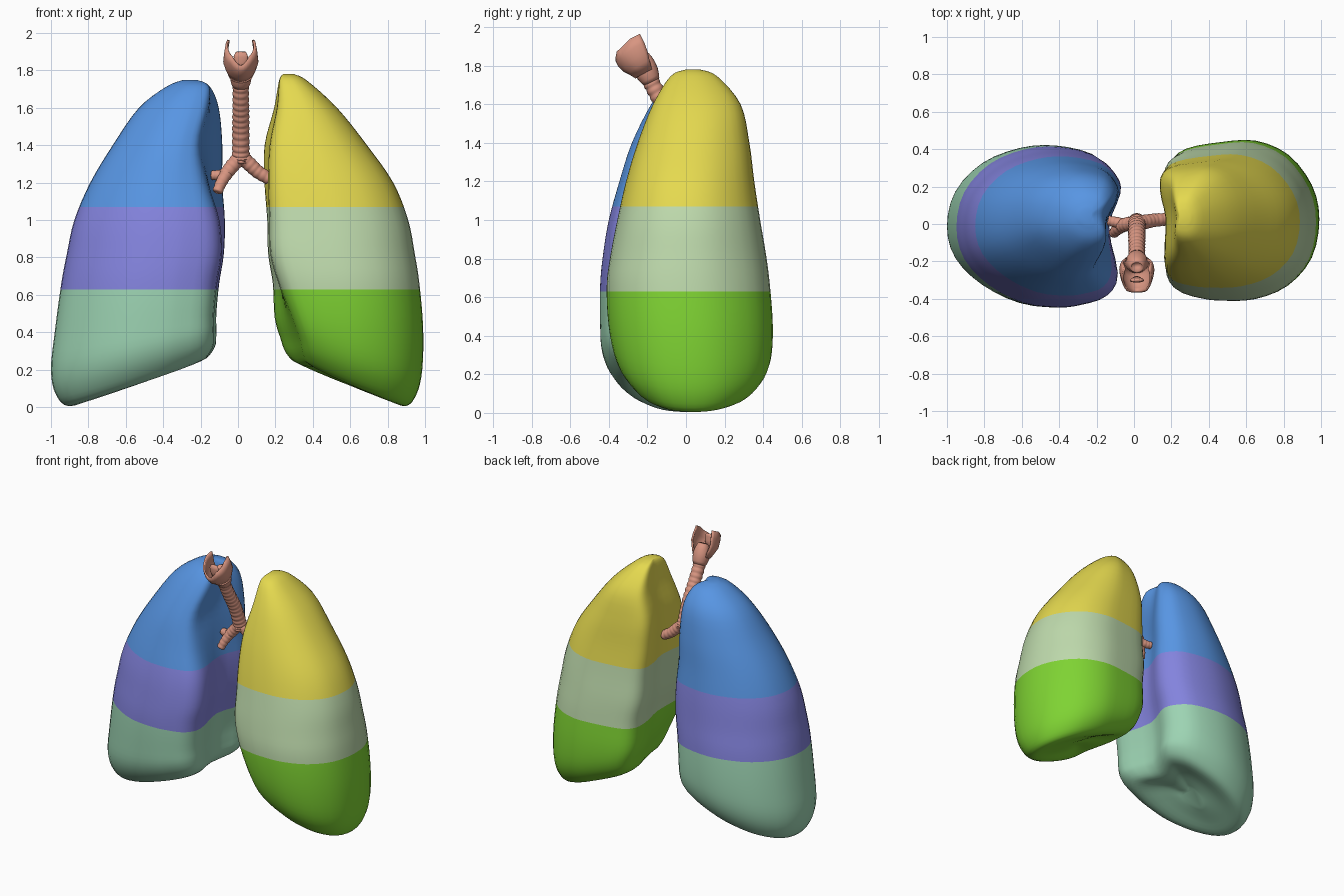
import bpy, bmesh, math
from mathutils import Vector, Matrix

if "Cube" in bpy.data.objects:
    bpy.data.objects.remove(bpy.data.objects["Cube"])


def material(name, r, g, b):
    m = bpy.data.materials.new(name)
    m.diffuse_color = [(c / 255) ** 2.2 for c in (r, g, b)] + [1]
    m.use_nodes = True
    m.node_tree.nodes["Principled BSDF"].inputs["Base Color"].default_value = m.diffuse_color
    return m


def catmull(pts, steps, closed=False):
    """Smooth interpolation through tuples of any length."""
    n, out = len(pts), []
    for i in range(n if closed else n - 1):
        get = (lambda k: pts[k % n]) if closed else (lambda k: pts[min(max(k, 0), n - 1)])
        quad = list(zip(get(i - 1), get(i), get(i + 1), get(i + 2)))
        for s in range(steps):
            t = s / steps
            out.append(tuple(0.5 * (2 * b + (c - a) * t + (2 * a - 5 * b + 4 * c - d) * t * t
                                    + (3 * b - a - 3 * c + d) * t ** 3) for a, b, c, d in quad))
    return out if closed else out + [tuple(pts[-1])]


def loft(rings, caps=True, wrap=True):
    bm = bmesh.new()
    rows = [[bm.verts.new(p) for p in r] for r in rings]
    n = len(rows[0])
    for a, b in zip(rows, rows[1:]):
        for i in range(n if wrap else n - 1):
            j = (i + 1) % n
            bm.faces.new((a[i], a[j], b[j], b[i]))
    if caps:
        bm.faces.new(rows[0])
        bm.faces.new(rows[-1])
    bmesh.ops.recalc_face_normals(bm, faces=bm.faces[:])
    return bm


def make_object(name, bm, mat):
    me = bpy.data.meshes.new(name)
    bm.to_mesh(me)
    bm.free()
    me.materials.append(mat)
    me.shade_smooth()
    ob = bpy.data.objects.new(name, me)
    bpy.context.collection.objects.link(ob)
    return ob


# Lung cross-sections: u runs from inner to outer side, v from front to back
HOLLOW = [(.08, 0), (.01, .46), (.03, .68), (.14, .9), (.36, 1), (.57, .97), (.79, .79),
          (.95, .44), (1, 0), (.95, -.40), (.79, -.73), (.57, -.95), (.36, -1),
          (.22, -.97), (.08, -.87), (.02, -.6)]
STRAIGHT = [(.04, 0), (0, .44), (.005, .73), (.10, .90), (.34, .985), (.57, 1), (.79, .82),
            (.95, .43), (1, 0), (.95, -.48), (.79, -.82), (.57, -.98), (.36, -1),
            (.20, -.97), (.06, -.87), (.01, -.6)]


def lung(side, section, levels, zones):
    """Levels: z outer, z inner, x inner, x outer, y front, y back, front notch."""
    outline = catmull(section, 3, True)
    rings = []
    for zo, zi, xi, xo, yf, yb, notch in catmull(levels, 4):
        ring = []
        for u, v in outline:
            w = min(1, max(0, .3 - v))
            x = xi + u * (xo - xi) + notch * max(0, 1 - u) ** 2 * w * w * (3 - 2 * w)
            z = zi + max(u, 0) ** .9 * (zo - zi)
            ring.append((side * x, (yf + yb) / 2 + v * (yb - yf) / 2, max(0, z)))
        rings.append(ring)
    whole = loft(rings)
    for name, low, high, mat in zones:
        bm = whole.copy()
        for z, sign in ((low, -1), (high, 1)):
            bmesh.ops.bisect_plane(bm, geom=bm.verts[:] + bm.edges[:] + bm.faces[:], dist=.002,
                                   plane_co=(0, 0, z), plane_no=(0, 0, sign), clear_outer=True)
        make_object(name, bm, mat)
    whole.free()


# Lung on the -x side
lung(-1, HOLLOW, [
    (1.75, 1.75, .22, .29, .00, .08, 0),
    (1.715, 1.715, .15, .38, -.09, .17, .0),
    (1.60, 1.60, .10, .53, -.18, .26, .05),
    (1.40, 1.40, .08, .67, -.28, .31, .11),
    (1.20, 1.20, .08, .79, -.345, .34, .07),
    (1.00, 1.00, .065, .875, -.40, .37, .02),
    (.82, .82, .07, .915, -.43, .39, 0),
    (.66, .66, .095, .945, -.445, .41, 0),
    (.40, .50, .11, .98, -.445, .42, 0),
    (.20, .40, .11, 1.0, -.435, .41, 0),
    (.07, .32, .12, .975, -.385, .37, 0),
    (.005, .25, .19, .905, -.30, .30, 0),
    (.05, .23, .35, .76, -.16, .17, 0),
    (.10, .19, .48, .62, -.06, .07, 0)],
    [("left_side_upper_zone", 1.07, 3, material("blue", 88, 148, 226)),
     ("left_side_middle_zone", .63, 1.07, material("violet", 130, 130, 220)),
     ("left_side_lower_zone", -1, .63, material("mint", 155, 210, 177))])

# Lung on the +x side
lung(1, STRAIGHT, [
    (1.78, 1.78, .24, .30, .00, .07, 0),
    (1.745, 1.745, .22, .37, -.08, .16, 0),
    (1.60, 1.60, .195, .53, -.17, .28, .01),
    (1.40, 1.40, .145, .69, -.25, .325, .02),
    (1.20, 1.20, .145, .83, -.31, .35, .01),
    (1.00, 1.00, .16, .91, -.355, .38, 0),
    (.82, .82, .165, .945, -.39, .41, 0),
    (.66, .66, .19, .97, -.41, .43, .02),
    (.42, .48, .20, .99, -.40, .445, .08),
    (.20, .37, .23, .985, -.365, .435, .09),
    (.07, .29, .26, .955, -.305, .39, .08),
    (.005, .235, .32, .895, -.22, .31, .05),
    (.05, .22, .45, .78, -.10, .18, .02),
    (.10, .18, .55, .68, -.02, .09, 0)],
    [("right_side_upper_zone", 1.07, 3, material("yellow", 228, 216, 80)),
     ("right_side_middle_zone", .63, 1.07, material("sage", 188, 216, 170)),
     ("right_side_lower_zone", -1, .63, material("green", 126, 210, 54))])

SALMON = material("salmon", 215, 148, 128)


def ribbed_tube(name, path, r0, r1, ribs, depth=.08):
    """Tube along a smooth path with cartilage ribs, r0 to r1 thick."""
    steps = math.ceil(ribs * 5 / (len(path) - 1))
    pts = [Vector(p) for p in catmull(path, steps)]
    rings = []
    for i, p in enumerate(pts):
        t = (pts[min(i + 1, len(pts) - 1)] - pts[max(i - 1, 0)]).normalized()
        a = t.cross(Vector((0, 1, 0))).normalized()
        b = t.cross(a)
        f = i / (len(pts) - 1)
        r = (r0 + f * (r1 - r0)) * (1 - depth * (1 - abs(math.sin(math.pi * ribs * f))))
        rings.append([p + r * (a * math.cos(k * math.tau / 20) + b * math.sin(k * math.tau / 20))
                      for k in range(20)])
    return make_object(name, loft(rings), SALMON)


# Windpipe and its branches
ribbed_tube("windpipe", [(.015, -.195, 1.74), (.015, -.13, 1.62), (.015, -.055, 1.49),
                         (.015, 0, 1.35), (.015, .01, 1.31)], .044, .05, 17, .12)
ribbed_tube("right_side_bronchus", [(.01, .005, 1.345), (.06, .012, 1.30), (.11, .02, 1.255),
                                    (.17, .025, 1.22)], .042, .034, 7)
ribbed_tube("left_side_bronchus", [(.02, .005, 1.345), (-.03, 0, 1.29), (-.07, -.01, 1.24)],
            .042, .036, 5)
ribbed_tube("left_side_upper_branch", [(-.05, 0, 1.25), (-.10, .01, 1.24), (-.14, .02, 1.24)],
            .032, .026, 4)
ribbed_tube("left_side_lower_branch", [(-.06, -.01, 1.25), (-.09, -.03, 1.20),
                                       (-.11, -.05, 1.15)], .035, .027, 4)

# Larynx parts share one forward-tilted frame
TILT = Matrix.Translation((.015, -.2, 1.76)) @ Matrix.Rotation(.46, 4, 'X')


def shield_top(s):
    """Deep notch at the front, broad horns at the rear."""
    return .13 + .045 * min(1, s / .35) ** 1.5 + .025 * min(1, max(0, (s - .45) / .3))


# Shield plate around the front of the larynx
rows = [(.05, .056, .06), (.3, .076, .08), (.5, .088, .10), (.75, .083, .112), (1, .075, .112)]
fan = [(i / 12 - 1) for i in range(25)]
shield = make_object("larynx_shield", loft(
    [[(rx * math.sin(2.1 * s), -ry * math.cos(2.1 * s) - .002, shield_top(abs(s)) * h) for s in fan]
     for h, rx, ry in rows], False, False), SALMON)
shield.matrix_world = TILT
solid = shield.modifiers.new("thickness", 'SOLIDIFY')
solid.thickness = .012
solid.offset = 0


def collar(name, rows):
    """Closed stack of ellipses: z, half width, half depth, y offset."""
    ob = make_object(name, loft([[(rx * math.cos(k * math.tau / 24), ry * math.sin(k * math.tau / 24)
                                   + yo, z) for k in range(24)] for z, rx, ry, yo in rows]), SALMON)
    ob.matrix_world = TILT


# Lower ring, and leaf-shaped flap behind the shield
collar("larynx_ring", [(-.05, .044, .044, 0), (-.03, .052, .052, 0), (0, .058, .06, 0),
                       (.03, .06, .06, .002), (.06, .05, .05, .01), (.09, .04, .038, .015),
                       (.10, .03, .026, .015), (.07, .022, .018, .015)])
collar("larynx_flap", [(.08, .02, .012, -.06), (.12, .036, .014, -.05), (.15, .038, .012, -.04),
                       (.17, .028, .008, -.032)])
